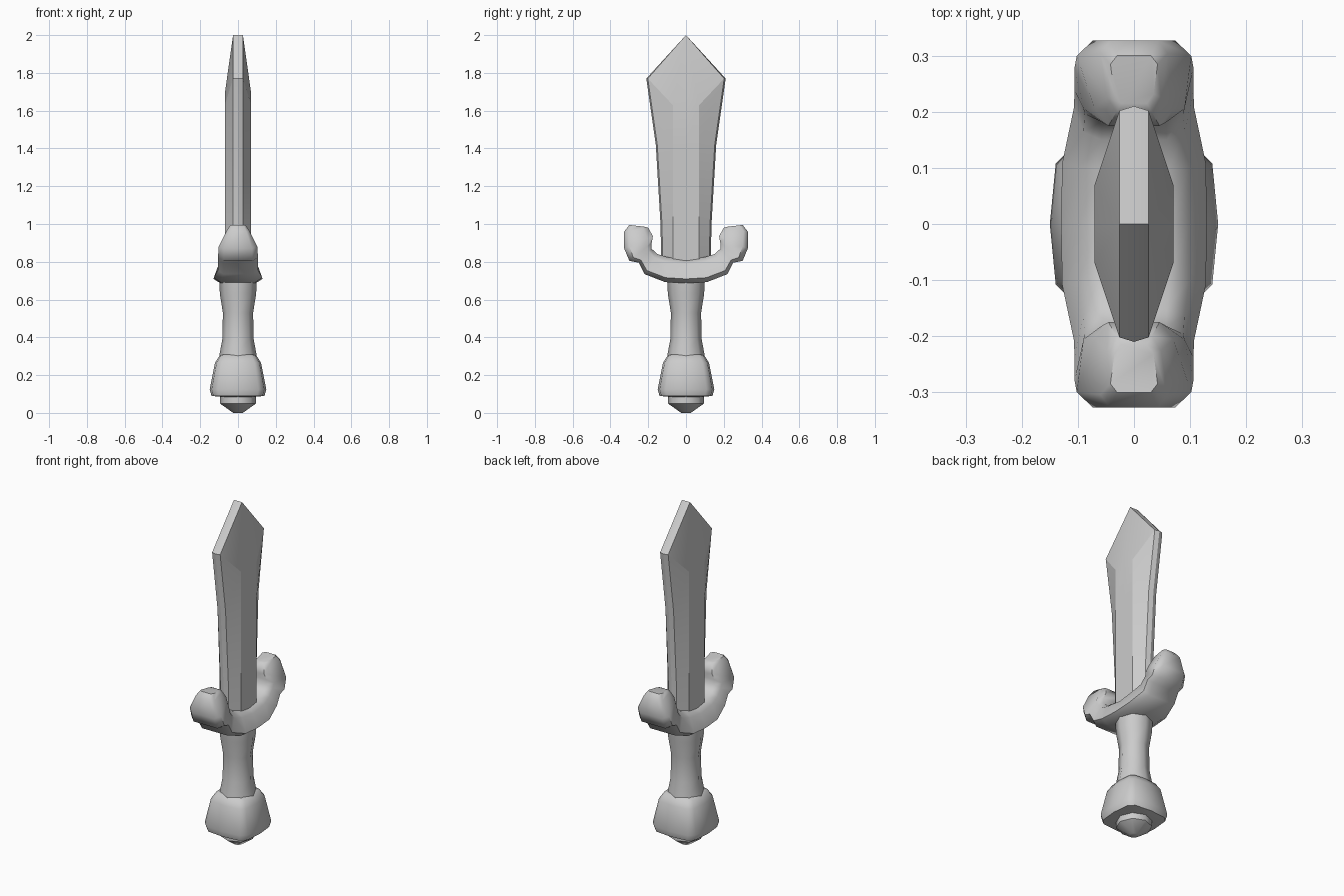
import bpy, bmesh
from math import sin, cos, pi, radians

if "Cube" in bpy.data.objects:
    bpy.data.objects.remove(bpy.data.objects["Cube"], do_unlink=True)

GREY = (0.6, 0.6, 0.6, 1.0)
metal = bpy.data.materials.new("plain grey")
metal.use_nodes = True
metal.diffuse_color = GREY
metal.node_tree.nodes["Principled BSDF"].inputs["Base Color"].default_value = GREY


def loft(name, rings, angle):
    """Skin a list of equal-length closed rings, cap both ends and shade."""
    bm = bmesh.new()
    loops = [[bm.verts.new(p) for p in ring] for ring in rings]
    n = len(loops[0])
    for a, b in zip(loops, loops[1:]):
        for i in range(n):
            j = (i + 1) % n
            bm.faces.new((a[i], a[j], b[j], b[i]))
    for ring in (loops[0], loops[-1]):
        bm.faces.new(ring)
    bmesh.ops.remove_doubles(bm, verts=bm.verts, dist=0.0005)
    bmesh.ops.recalc_face_normals(bm, faces=bm.faces)
    mesh = bpy.data.meshes.new(name)
    bm.to_mesh(mesh)
    bm.free()
    mesh.materials.append(metal)
    obj = bpy.data.objects.new(name, mesh)
    bpy.context.collection.objects.link(obj)
    bpy.ops.object.select_all(action='DESELECT')
    obj.select_set(True)
    bpy.context.view_layer.objects.active = obj
    bpy.ops.object.shade_smooth_by_angle(angle=radians(angle))
    return obj


def turned(name, section, profile, angle):
    """Scale a unit cross-section along a (radius, height) profile."""
    return loft(name, [[(x * r, y * r, z) for x, y in section] for r, z in profile], angle)


# Cross-sections: octagon, and a square with bulged sides and cut corners
octagon = [(cos(i * pi / 4), sin(i * pi / 4)) for i in range(8)]
cushion = []
for k in range(4):
    c, s = round(cos(k * pi / 2)), round(sin(k * pi / 2))
    cushion += [(x * c - y * s, x * s + y * c) for x, y in ((0.93, -0.72), (1, 0), (0.93, 0.72))]

# Pommel and its cap
turned("pommel", cushion, [(0.08, 0.31), (0.098, 0.303), (0.122, 0.265),
                           (0.15, 0.125), (0.14, 0.09), (0.09, 0.085)], 50)
turned("pommel_cap", octagon, [(0.095, 0.1), (0.096, 0.05), (0.025, 0)], 50)

# Waisted grip
turned("grip", octagon, [(0.1, 0.29), (0.098, 0.31), (0.083, 0.39), (0.08, 0.53),
                         (0.096, 0.63), (0.1, 0.72)], 50)


# Blade: flat centre, bevelled sides, narrow rounded edge
def blade_ring(half, z_edge, z_ridge, z_mid, ridge=0.07, mid_x=0.07):
    side = [(mid_x, 0, z_mid), (mid_x, ridge, z_ridge), (0.026, half - 0.008, z_edge)]
    quarter = side + [(0, half, z_edge)]
    back = [(-x, y, z) for x, y, z in reversed(side)]
    upper = quarter + back
    return upper + [(x, -y, z) for x, y, z in reversed(upper[1:-1])]


blade = [blade_ring(w, z, z, z) for w, z in ((0.13, 0.74), (0.135, 1.0), (0.16, 1.42))]
blade.append(blade_ring(0.21, 1.77, 1.63, 1.69))
blade.append(blade_ring(0.008, 2.0, 2.0, 2.0, 0, 0.026))
for i, (x, y, z) in enumerate(blade[-1]):
    blade[-1][i] = (x, 0, z)
loft("blade", blade, 15)

# Guard: upswept bar with block ends
# Each station: inner (y, z), outer (y, z), inner and outer half width
stations = [
    ((0.00, 0.81), (0.00, 0.687), 0.098, 0.13),
    ((0.10, 0.825), (0.11, 0.692), 0.098, 0.128),
    ((0.15, 0.84), (0.22, 0.735), 0.09, 0.107),
    ((0.183, 0.87), (0.25, 0.795), 0.088, 0.106),
    ((0.182, 0.90), (0.30, 0.805), 0.09, 0.106),
    ((0.175, 0.935), (0.327, 0.87), 0.07, 0.102),
    ((0.20, 0.98), (0.327, 0.96), 0.048, 0.06),
    ((0.215, 0.985), (0.30, 0.995), 0.035, 0.042),
]


def guard_ring(station, sign):
    (yi, zi), (yo, zo), wi, wo = station
    half = [(0.65 * wi, 0), (wi, 0.2), (wo, 0.82), (0.72 * wo, 1)]
    pts = half + [(-x, t) for x, t in reversed(half)]
    return [(x, sign * (yi + (yo - yi) * t), zi + (zo - zi) * t) for x, t in pts]


left_half = [guard_ring(s, -1) for s in reversed(stations[1:])]
loft("guard", left_half + [guard_ring(s, 1) for s in stations], 50)
